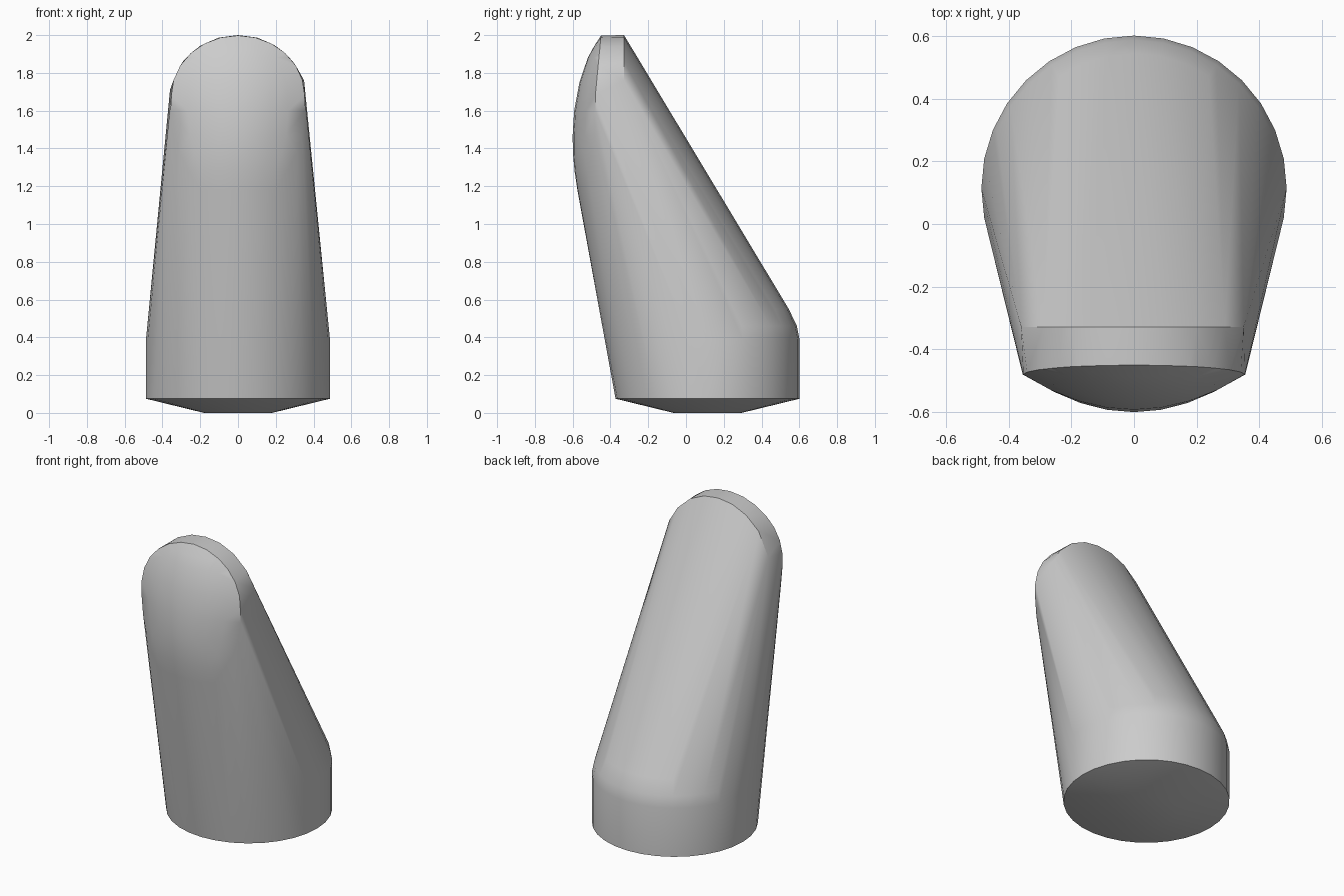
import bpy, bmesh, math

cube = bpy.data.objects.get("Cube")
if cube:
    bpy.data.objects.remove(cube, do_unlink=True)

grey = bpy.data.materials.new("plain grey")
grey.use_nodes = True
colour = (0.6, 0.6, 0.6, 1)
grey.diffuse_color = colour
grey.node_tree.nodes["Principled BSDF"].inputs["Base Color"].default_value = colour

bm = bmesh.new()


def ring(radius, z, count=32):
    """Horizontal circle of points on the base axis."""
    for i in range(count):
        a = 2 * math.pi * i / count
        bm.verts.new((radius * math.sin(a), 0.114 + radius * math.cos(a), z))


# underside, round foot and rounded shoulder behind
for radius, z in [(0.18, 0), (0.487, 0.075), (0.487, 0.39), (0.473, 0.46), (0.43, 0.55)]:
    ring(radius, z)

# arched top: back edge and front rim
arch = [(-0.36, 1.71), (-0.29, 1.862), (-0.2, 1.943), (-0.1, 1.987), (0, 2),
        (0.1, 1.987), (0.2, 1.942), (0.29, 1.86), (0.35, 1.76)]
for x, z in arch:
    bm.verts.new((x, -0.328, z))
for i in range(13):
    a = math.pi * i / 12
    rise = math.sin(a)
    bm.verts.new((0.353 * math.cos(a), -0.48 + 0.03 * rise, 1.68 + 0.318 * rise))

# bulging front: height, foremost y, half width, y at the sides
rows = [(1.94, -0.487, 0.2, -0.455), (1.88, -0.52, 0.27, -0.462),
        (1.75, -0.564, 0.34, -0.474), (1.6, -0.592, 0.355, -0.48),
        (1.47, -0.6, 0.34, -0.485), (1.38, -0.599, 0.31, -0.5),
        (1.28, -0.59, 0.26, -0.522), (1.18, -0.575, 0.2, -0.533)]
for z, front, width, side in rows:
    for i in range(-4, 5):
        t = i / 4
        bm.verts.new((width * t, front + (side - front) * t * t, z))

# stretch one skin around all the sections
hull = bmesh.ops.convex_hull(bm, input=bm.verts[:])
spare = {v for v in hull["geom_interior"] + hull["geom_unused"]
         if isinstance(v, bmesh.types.BMVert)}
bmesh.ops.delete(bm, geom=list(spare), context='VERTS')
bmesh.ops.dissolve_limit(bm, angle_limit=math.radians(0.5),
                         verts=bm.verts[:], edges=bm.edges[:])
bmesh.ops.recalc_face_normals(bm, faces=bm.faces[:])

mesh = bpy.data.meshes.new("leaning_body")
bm.to_mesh(mesh)
bm.free()
mesh.materials.append(grey)
body = bpy.data.objects.new("leaning_body", mesh)
bpy.context.collection.objects.link(body)
bpy.context.view_layer.objects.active = body
body.select_set(True)
bpy.ops.object.shade_smooth_by_angle(angle=math.radians(32))
